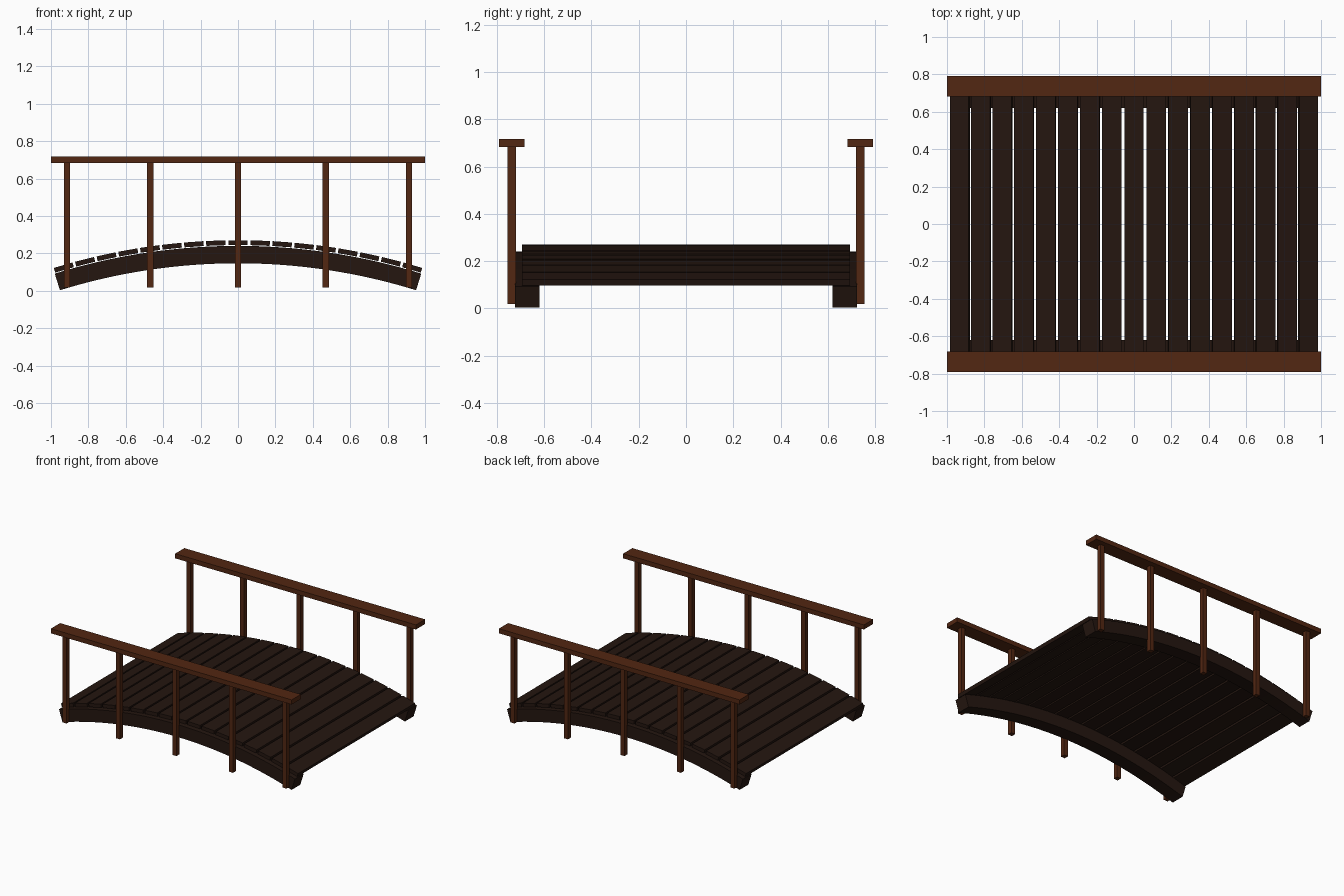
import bpy, bmesh
from math import sin, cos, radians
from mathutils import Matrix, Vector

if "Cube" in bpy.data.objects:
    bpy.data.objects.remove(bpy.data.objects["Cube"])

def material(name, rgb):
    m = bpy.data.materials.new(name)
    m.diffuse_color = (*rgb, 1)
    m.use_nodes = True
    m.node_tree.nodes["Principled BSDF"].inputs["Base Color"].default_value = m.diffuse_color
    return m

DARK = material("dark_wood", (0.018, 0.008, 0.005))
BROWN = material("brown_wood", (0.085, 0.02, 0.006))

R_LOW, R_HIGH = 3.22, 3.313      # arc radii of beam underside and top
CZ = 0.147 - R_LOW               # arc centre height
HALF = radians(17.2)

def finish(name, bm, mat):
    bmesh.ops.recalc_face_normals(bm, faces=bm.faces)
    me = bpy.data.meshes.new(name)
    bm.to_mesh(me)
    bm.free()
    me.materials.append(mat)
    ob = bpy.data.objects.new(name, me)
    bpy.context.collection.objects.link(ob)
    return ob

def box(name, center, size, mat, tilt=0.0):
    bm = bmesh.new()
    bmesh.ops.create_cube(bm, size=1, matrix=Matrix.Translation(center)
                          @ Matrix.Rotation(tilt, 4, 'Y')
                          @ Matrix.Diagonal((*size, 1)))
    return finish(name, bm, mat)

def arched_beam(name, y0, y1, steps=32):
    bm = bmesh.new()
    angles = [-HALF + 2 * HALF * i / steps for i in range(steps + 1)]
    outline = [(R_HIGH, a) for a in angles] + [(R_LOW, a) for a in reversed(angles)]
    verts = [bm.verts.new((r * sin(a), y0, CZ + r * cos(a))) for r, a in outline]
    n = steps + 1
    faces = [bm.faces.new((verts[i], verts[i + 1], verts[2 * n - 2 - i], verts[2 * n - 1 - i]))
             for i in range(steps)]
    ext = bmesh.ops.extrude_face_region(bm, geom=faces, use_keep_orig=True)
    moved = [g for g in ext["geom"] if isinstance(g, bmesh.types.BMVert)]
    bmesh.ops.translate(bm, verts=moved, vec=(0, y1 - y0, 0))
    return finish(name, bm, DARK)

# Each side: curved beam, posts and flat handrail
for side, s in (("front", -1), ("back", 1)):
    arched_beam(f"{side}_beam", s * 0.62, s * 0.724)
    for i, x in enumerate((-0.914, -0.47, 0, 0.47, 0.914)):
        box(f"{side}_post_{i + 1}", Vector((x, s * 0.737, 0.352)), (0.034, 0.034, 0.668), BROWN)
    box(f"{side}_handrail", Vector((0, s * 0.737, 0.7)), (2, 0.109, 0.035), BROWN)

# Deck planks following the arch
r = R_HIGH + 0.017
for i in range(17):
    a = radians(2.03) * (i - 8)
    box(f"deck_plank_{i + 1}", Vector((r * sin(a), 0, CZ + r * cos(a))),
        (0.104, 1.388, 0.026), DARK, a)
